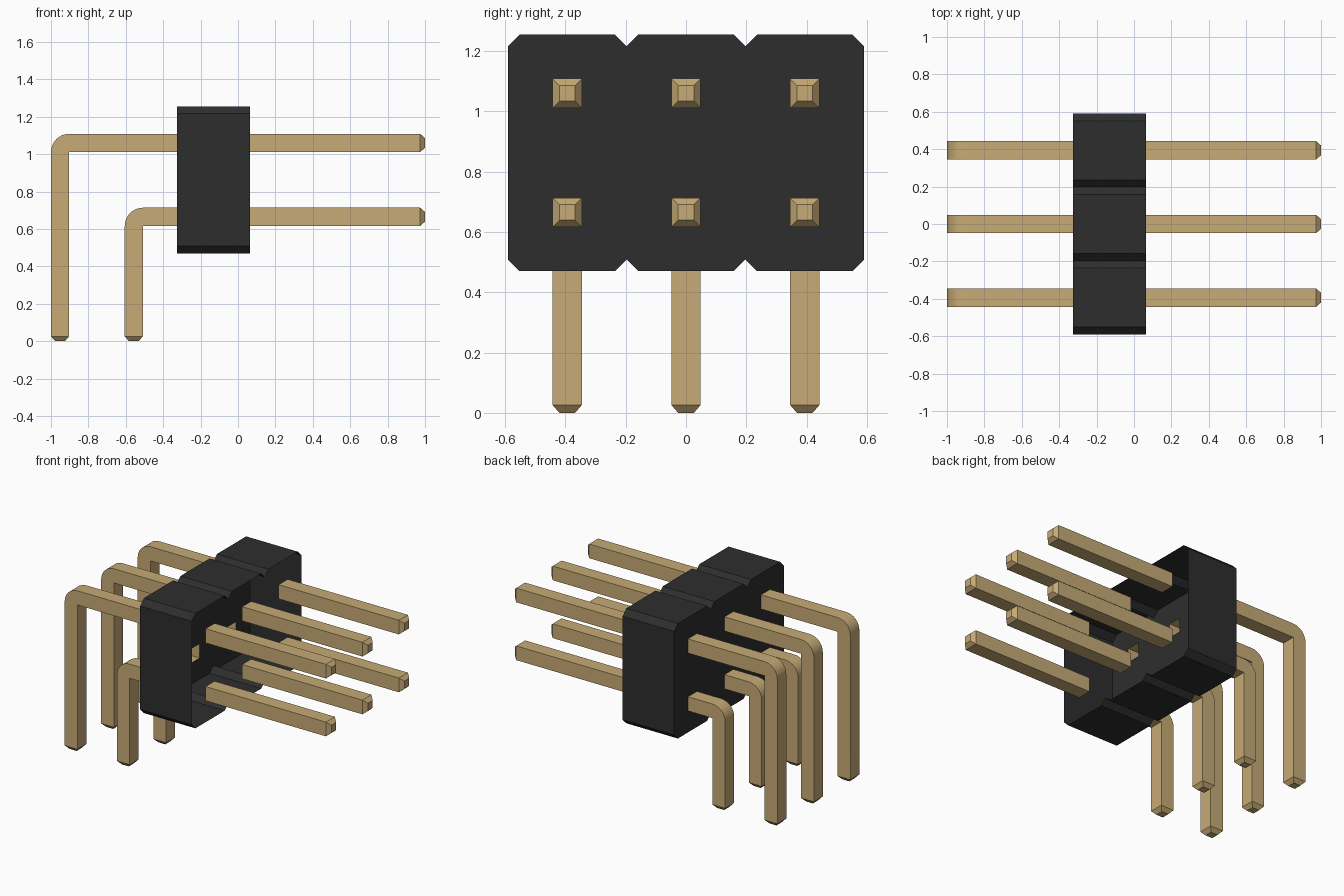
import bpy, bmesh
from math import sin, cos, pi, radians

cube = bpy.data.objects.get("Cube")
if cube:
    bpy.data.objects.remove(cube, do_unlink=True)


def material(name, rgb):
    mat = bpy.data.materials.new(name)
    mat.use_nodes = True
    color = (*rgb, 1)
    mat.diffuse_color = color
    mat.node_tree.nodes["Principled BSDF"].inputs["Base Color"].default_value = color
    return mat


BLACK = material("black_plastic", (0.027, 0.027, 0.027))
GOLD = material("gold_metal", (0.57, 0.405, 0.18))

PITCH = 0.394
BACK, FRONT = -0.325, 0.065       # housing extent along x
LOW, HIGH = 0.47, 1.255           # housing extent along z
CUT = 0.039                       # corner chamfer
H, TIP, TAPER = 0.0485, 0.026, 0.026   # pin half width, tip half width, tip length
COLUMNS = (-PITCH, 0, PITCH)
ROWS = {"lower": (0.665, -0.557), "upper": (1.06, -0.9515)}   # pin height, leg x


def finish(bm, name, mat):
    bmesh.ops.recalc_face_normals(bm, faces=bm.faces)
    mesh = bpy.data.meshes.new(name)
    bm.to_mesh(mesh)
    bm.free()
    mesh.materials.append(mat)
    return mesh


def place(name, mesh, y=0):
    obj = bpy.data.objects.new(name, mesh)
    obj.location.y = y
    bpy.context.collection.objects.link(obj)


# Housing: notched outline, pierced back wall, open on the +x side
def housing():
    bm = bmesh.new()

    def loop(points, x):
        verts = [bm.verts.new((x, y, z)) for y, z in points]
        return verts, [bm.edges.new((verts[i - 1], verts[i])) for i in range(len(verts))]

    half = PITCH / 2
    top, bottom = [], []
    for c in COLUMNS:
        for side, edge, inner in ((top, HIGH, HIGH - CUT), (bottom, LOW, LOW + CUT)):
            side += [(c - half, inner), (c - half + CUT, edge),
                     (c + half - CUT, edge), (c + half, inner)]
    outline = []
    for p in top + bottom[::-1]:
        if not outline or abs(p[0] - outline[-1][0]) + abs(p[1] - outline[-1][1]) > 0.001:
            outline.append(p)

    rim, edges = loop(outline, BACK)
    for c in COLUMNS:
        for z, _ in ROWS.values():
            edges += loop([(c - H, z - H), (c + H, z - H), (c + H, z + H), (c - H, z + H)], BACK)[1]
    bmesh.ops.triangle_fill(bm, edges=edges, use_beauty=True, normal=(-1, 0, 0))
    mouth, _ = loop(outline, FRONT)
    for i in range(len(rim)):
        bm.faces.new((rim[i - 1], rim[i], mouth[i], mouth[i - 1]))
    return finish(bm, "housing", BLACK)


# Square pin skinned through rings of (inner point, outer point, half width)
def pin(name, rings):
    bm = bmesh.new()
    loops = []
    for (xi, zi), (xo, zo), w in rings:
        loops.append([bm.verts.new(p) for p in
                      ((xi, -w, zi), (xi, w, zi), (xo, w, zo), (xo, -w, zo))])
    for a, b in zip(loops, loops[1:]):
        for i in range(4):
            bm.faces.new((a[i - 1], a[i], b[i], b[i - 1]))
    bm.faces.new(loops[-1])
    bmesh.ops.remove_doubles(bm, verts=bm.verts, dist=0.0001)
    mesh = finish(bm, name, GOLD)
    mesh.shade_smooth()
    mesh.set_sharp_from_angle(angle=radians(25))
    return mesh


place("housing", housing())

BEND = 8
for row, (z, leg) in ROWS.items():
    # Straight contact with a tapered tip
    contact = pin(row + "_contact", [
        ((FRONT, z - H), (FRONT, z + H), H),
        ((1 - TAPER, z - H), (1 - TAPER, z + H), H),
        ((1, z - TIP), (1, z + TIP), TIP)])

    # Bent leg: rounded outside, sharp inside corner
    px, pz = leg + H, z - H
    rings = [((BACK, z - H), (BACK, z + H), H)]
    for k in range(BEND + 1):
        a = k / BEND * pi / 2
        rings.append(((px, pz), (px - 2 * H * sin(a), pz + 2 * H * cos(a)), H))
    rings += [((leg + H, TAPER), (leg - H, TAPER), H),
              ((leg + TIP, 0), (leg - TIP, 0), TIP)]
    bent = pin(row + "_bent_leg", rings)

    for side, y in zip(("right", "middle", "left"), COLUMNS):
        # Front of the model faces -y, so columns run front to back
        column = {"right": "front", "middle": "middle", "left": "back"}[side]
        place(f"{row}_{column}_contact", contact, y)
        place(f"{row}_{column}_bent_leg", bent, y)
